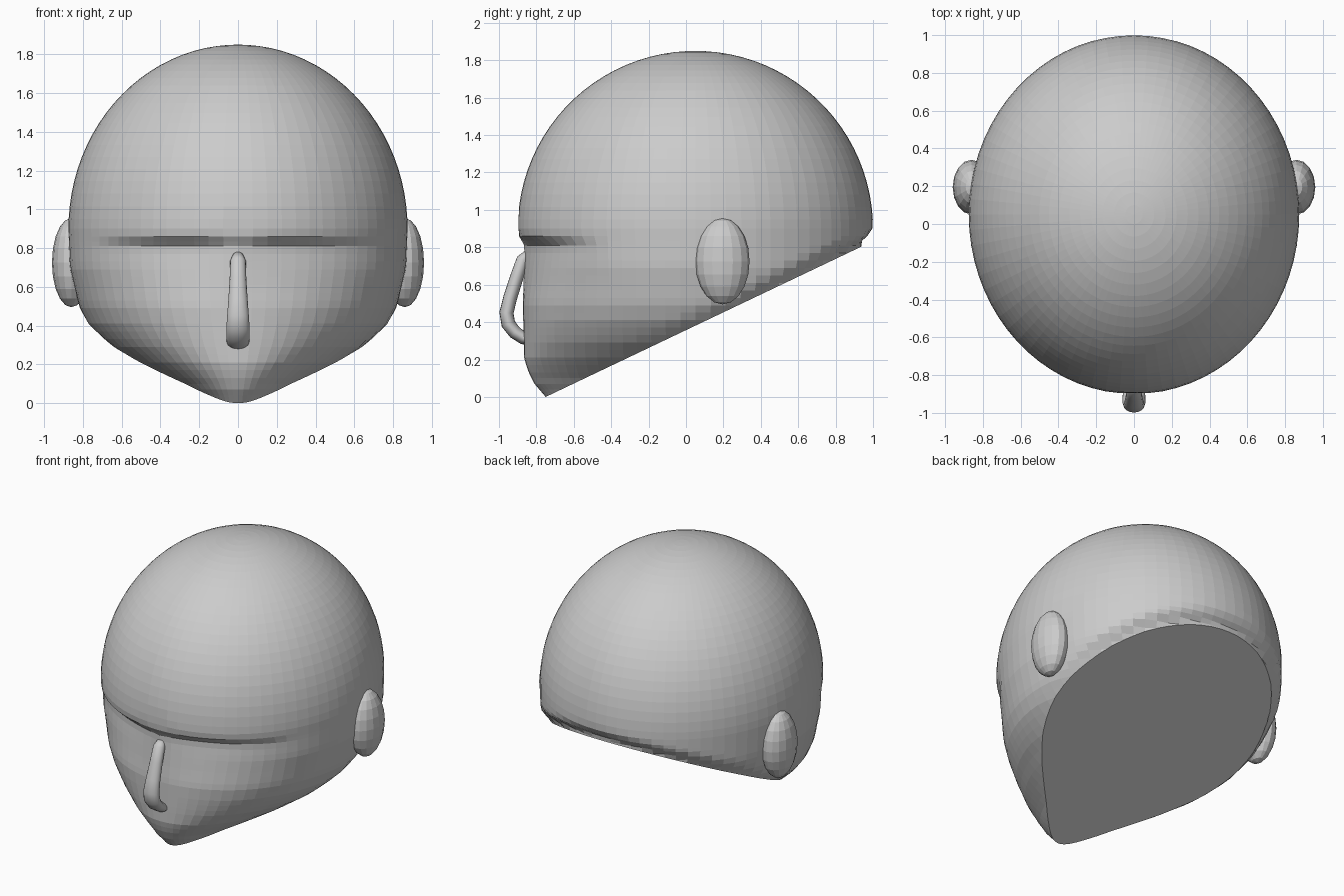
import bpy, bmesh, math
from mathutils import Vector

if "Cube" in bpy.data.objects:
    bpy.data.objects.remove(bpy.data.objects["Cube"])

grey = bpy.data.materials.new("plain grey")
grey.diffuse_color = (0.6, 0.6, 0.6, 1)
grey.use_nodes = True
grey.node_tree.nodes["Principled BSDF"].inputs["Base Color"].default_value = grey.diffuse_color
CY, CZ, R = 0.05, 0.9, 0.95          # skull centre and radius
SLOPE = 0.476                        # underside runs up towards the back


def lerp(table, z):
    for (z0, a), (z1, b) in zip(table, table[1:]):
        if z >= z1:
            return a + (b - a) * min(1, max(0, (z - z0) / (z1 - z0)))
    return table[-1][1]


# half width and front line of the face, by height
WIDTH = [(0.9, .875), (0.7, .867), (0.5, .82), (0.4, .77), (0.3, .68),
         (0.2, .54), (0.1, .37), (0.03, .27), (-0.06, .18)]
FRONT = [(0.9, .95), (0.82, .935), (0.6, .925), (0.2, .915), (0.13, .89),
         (0.07, .86), (0.0, .80), (-0.06, .73)]


def plane_z(y):
    return 0.357 + SLOPE * y


def skin(a, z):
    c, s = math.cos(a), math.sin(a)
    if z >= CZ:
        k = math.sqrt(max(0, 1 - ((z - CZ) / R) ** 2))
        w, f, b = .875 * k, R * k, R * k
    else:
        w, f, b = lerp(WIDTH, z), lerp(FRONT, z), R
    x, y = w * c, CY + (b if s > 0 else f) * s
    # round the edge of the underside, most at the back
    d = min(1, max(0, (z - plane_z(y)) / 0.09))
    q = 1 - 0.065 * (1 - d) ** 2 * min(1, max(0, (s + 0.6) / 1.2))
    x, y = x * q, CY + (y - CY) * q
    # eye sockets below a sharp brow
    if s < 0 and 0.5 < z < 0.86:
        fade = min(1, (0.86 - z) / 0.05, (z - 0.5) / 0.28)
        side = max(0, 1 - ((abs(x) - 0.33) / 0.42) ** 2)
        y += 0.05 * fade * side
    return Vector((x, max(y, -0.895), z))


def finish(bm, name):
    bmesh.ops.recalc_face_normals(bm, faces=bm.faces)
    me = bpy.data.meshes.new(name)
    bm.to_mesh(me)
    bm.free()
    me.materials.append(grey)
    ob = bpy.data.objects.new(name, me)
    bpy.context.collection.objects.link(ob)
    return ob


def loft(bm, rings):
    rows = [[bm.verts.new(p) for p in r] for r in rings]
    n = len(rows[0])
    for r0, r1 in zip(rows, rows[1:]):
        for i in range(n):
            j = (i + 1) % n
            bm.faces.new((r0[i], r0[j], r1[j], r1[i]))
    return rows


# head: horizontal rings, cut off by the sloping underside
N = 72
levels = [CZ + R * math.cos(math.radians(p)) for p in range(3, 88, 4)]
levels += [0.9, 0.86, 0.835, 0.81] + [0.77 - 0.04 * i for i in range(16)]
levels += [0.13, 0.1, 0.07, 0.04, 0.02, 0, -0.03, -0.06]
bm = bmesh.new()
rows = loft(bm, [[skin(2 * math.pi * i / N, z) for i in range(N)] for z in levels])
top = bm.verts.new((0, CY, CZ + R))
for i in range(N):
    bm.faces.new((top, rows[0][i], rows[0][(i + 1) % N]))
cut = bmesh.ops.bisect_plane(bm, geom=bm.verts[:] + bm.edges[:] + bm.faces[:],
                             plane_co=(0, 0, plane_z(0)), plane_no=(0, -SLOPE, 1),
                             clear_inner=True)
edges = [e for e in bm.edges if e.is_boundary]
bmesh.ops.holes_fill(bm, edges=edges, sides=0)
finish(bm, "head")

# nose: bent, flattened tube as (y, z, half width, half thickness)
path = [(-.845, .77, .025, .02), (-.872, .735, .04, .034), (-.905, .64, .043, .036),
        (-.94, .53, .05, .037), (-.96, .45, .056, .038), (-.95, .39, .06, .038),
        (-.915, .345, .06, .036), (-.87, .315, .058, .034), (-.82, .30, .05, .03)]
rings = []
for k, (y, z, w, t) in enumerate(path):
    p, q = path[max(k - 1, 0)], path[min(k + 1, len(path) - 1)]
    n = Vector((0, q[1] - p[1], p[0] - q[0])).normalized()
    rings.append([Vector((w * math.cos(a), y, z)) + n * t * math.sin(a)
                  for a in (2 * math.pi * i / 16 for i in range(16))])
bm = bmesh.new()
rows = loft(bm, rings)
bm.faces.new(rows[0])
bm.faces.new(rows[-1])
nose = finish(bm, "nose")
for f in nose.data.polygons:
    f.use_smooth = True

# ears
for side, name in ((1, "left_ear"), (-1, "right_ear")):
    bm = bmesh.new()
    bmesh.ops.create_uvsphere(bm, u_segments=16, v_segments=10, radius=1)
    for v in bm.verts:
        v.co = (side * (0.86 + 0.1 * v.co.x), 0.195 + 0.145 * v.co.y, 0.725 + 0.23 * v.co.z)
    finish(bm, name)
